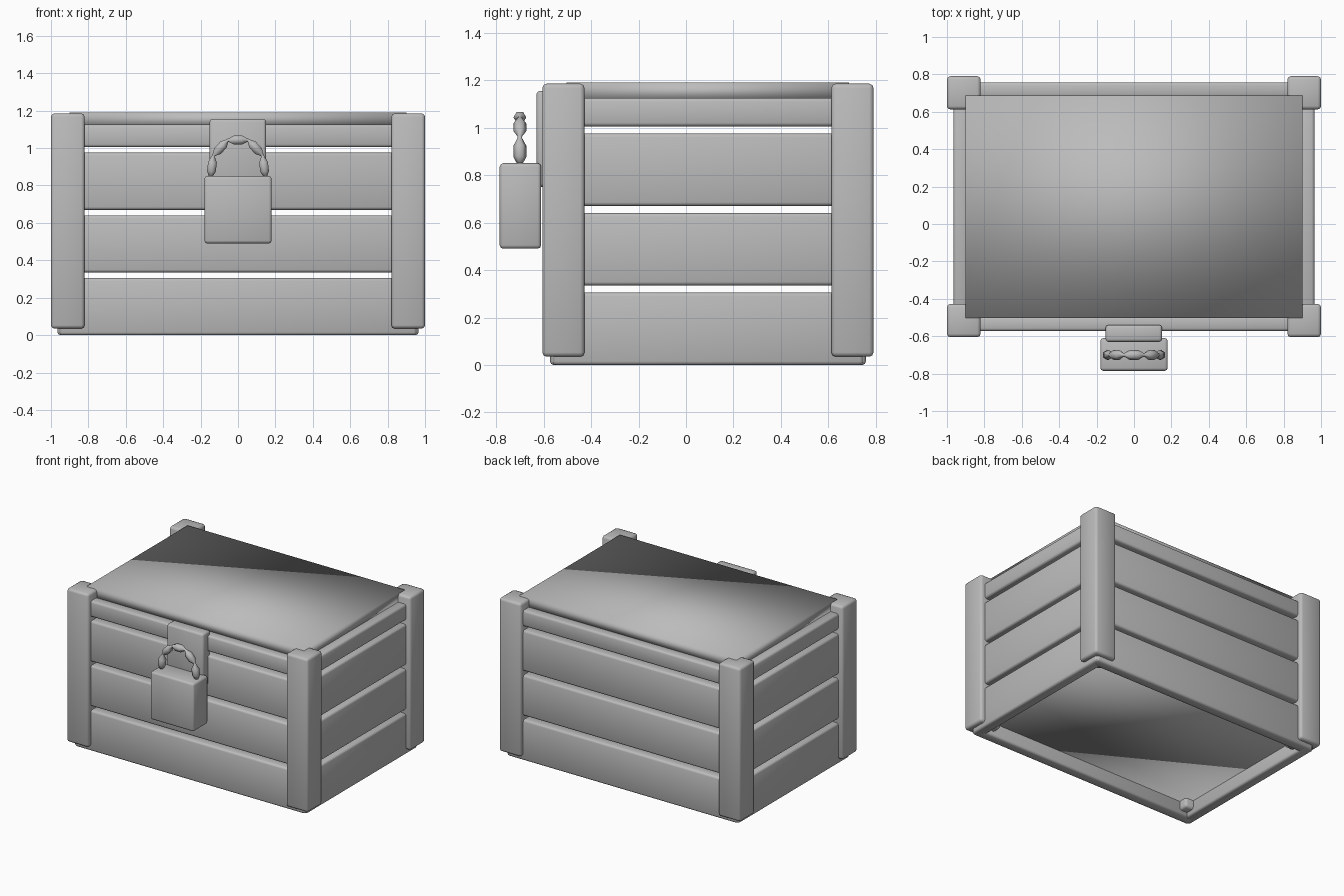
import bpy, bmesh, math
from mathutils import Vector

if "Cube" in bpy.data.objects:
    bpy.data.objects.remove(bpy.data.objects["Cube"])

grey = bpy.data.materials.new("plain grey")
grey.diffuse_color = (0.5, 0.5, 0.5, 1)
grey.use_nodes = True
grey.node_tree.nodes["Principled BSDF"].inputs["Base Color"].default_value = grey.diffuse_color


def finish(bm, name):
    bmesh.ops.recalc_face_normals(bm, faces=bm.faces)
    for f in bm.faces:
        f.smooth = True
    me = bpy.data.meshes.new(name)
    bm.to_mesh(me)
    bm.free()
    me.materials.append(grey)
    ob = bpy.data.objects.new(name, me)
    bpy.context.collection.objects.link(ob)
    return ob


def block(name, x, y, z, bevel=0.015):
    """Softly bevelled box given by its (min, max) on each axis."""
    bm = bmesh.new()
    bmesh.ops.create_cube(bm, size=1)
    for v in bm.verts:
        v.co = [sum(r) / 2 + c * (r[1] - r[0]) for r, c in zip((x, y, z), v.co)]
    if bevel:
        bmesh.ops.bevel(bm, geom=bm.edges[:], offset=bevel, segments=2,
                        profile=0.5, affect='EDGES')
    return finish(bm, name)


CY = 0.0925          # crate centre in depth
HX, HY = 0.965, 0.665  # outer half size of the plank walls
T = 0.08             # plank thickness

# Corner posts
for sx in (-1, 1):
    for sy in (-1, 1):
        xs = sorted((sx * 0.82, sx * 1.0))
        ys = sorted((CY + sy * 0.52, CY + sy * 0.6975))
        block("corner_post", xs, ys, (0.035, 1.185), 0.018)

# Horizontal wall planks with open gaps between the rows
for z in ((0.0, 0.305), (0.335, 0.64), (0.67, 0.975), (1.005, 1.125)):
    for s in (-1, 1):
        block("long_plank", (-HX + 0.01, HX - 0.01),
              sorted((CY + s * HY, CY + s * (HY - T))), z)
        block("short_plank", sorted((s * HX, s * (HX - T))),
              (CY - HY + 0.01, CY + HY - 0.01), z)

# Lid and floor panels
block("lid", (-0.9, 0.9), (CY - 0.595, CY + 0.595), (1.115, 1.19), 0)
block("floor", (-0.9, 0.9), (CY - 0.595, CY + 0.595), (0.1, 0.16), 0)

# Hasp plate and padlock body
block("hasp_plate", (-0.152, 0.15), (-0.63, -0.54), (0.75, 1.155))
block("padlock_body", (-0.18, 0.18), (-0.785, -0.61), (0.49, 0.85))

# Padlock shackle: an arch of pinched six-sided links
half = [(-0.147, 0.84), (-0.132, 0.96), (-0.055, 1.043)]
path = half + [(-x, z) for x, z in reversed(half)]
bm = bmesh.new()
prev = None
for a, b in zip(path, path[1:]):
    p, q = Vector((a[0], -0.70, a[1])), Vector((b[0], -0.70, b[1]))
    d = (q - p).normalized()
    u, w = Vector((0, 1, 0)), d.cross(Vector((0, 1, 0)))
    for t, r in ((0.04, 0.01), (0.3, 0.027), (0.7, 0.027), (0.96, 0.01)):
        c = p.lerp(q, t)
        ring = [bm.verts.new(c + r * (math.cos(k * math.pi / 3) * u
                                      + math.sin(k * math.pi / 3) * w))
                for k in range(6)]
        if prev:
            for k in range(6):
                n = (k + 1) % 6
                bm.faces.new((prev[k], prev[n], ring[n], ring[k]))
        else:
            bm.faces.new(ring)
        prev = ring
bm.faces.new(prev)
finish(bm, "padlock_shackle")
